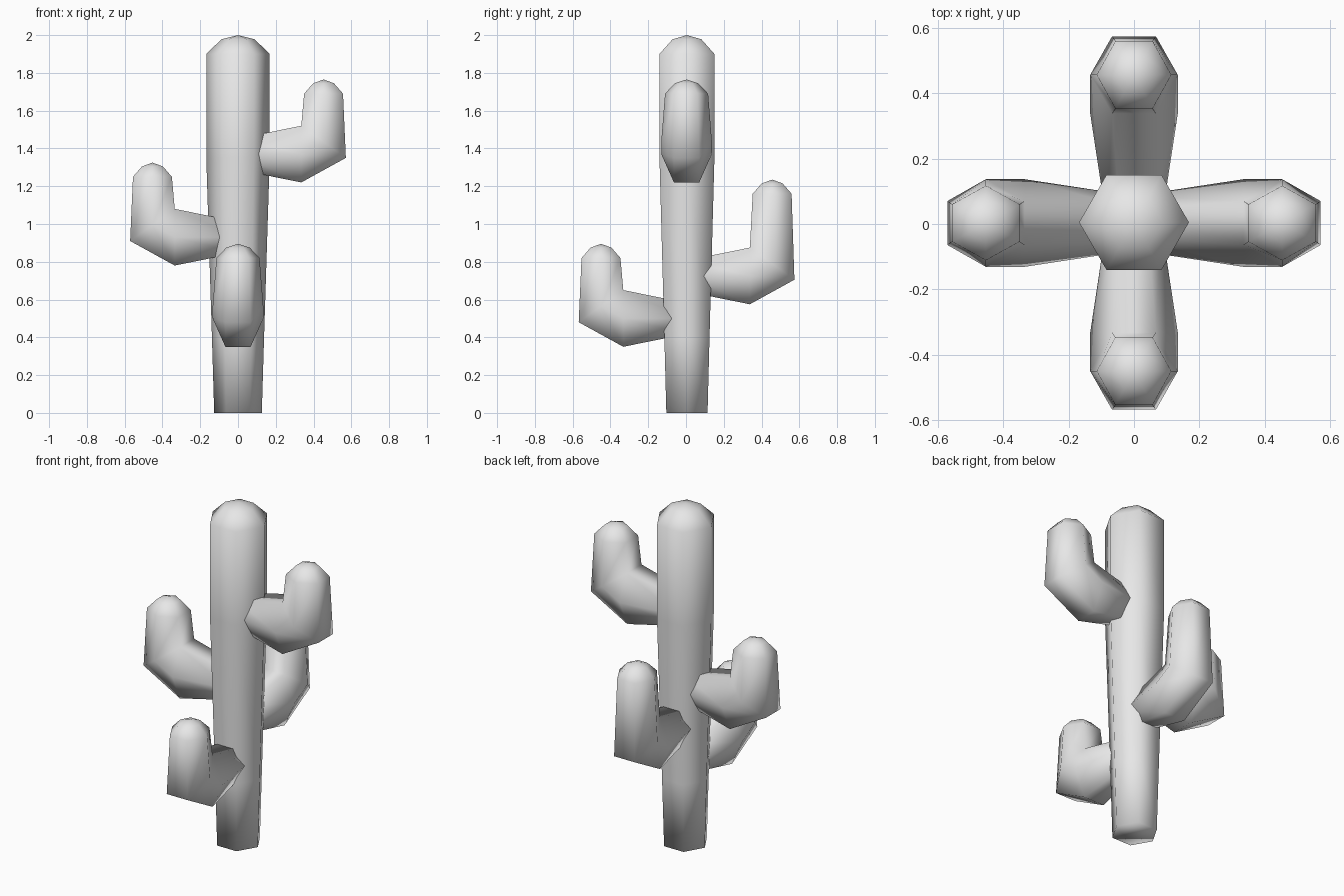
import bpy, bmesh
from math import radians
from mathutils import Matrix, Vector

cube = bpy.data.objects.get("Cube")
if cube:
    bpy.data.objects.remove(cube, do_unlink=True)

GREY = (0.8, 0.8, 0.8, 1.0)
mat = bpy.data.materials.new("plain grey")
mat.use_nodes = True
mat.diffuse_color = GREY
mat.node_tree.nodes["Principled BSDF"].inputs["Base Color"].default_value = GREY


def hexagon(centre, half, width):
    """Six points: side corners at +-width, flats at +-half."""
    c, h, s = Vector(centre), Vector(half), Vector((0, width, 0))
    return [c + s, c + s / 2 + h, c - s / 2 + h, c - s, c - s / 2 - h, c + s / 2 - h]


def loft(name, rings, tip, matrix):
    """Skin the rings, cap the start and close the end to a tip."""
    bm = bmesh.new()
    loops = [[bm.verts.new(p) for p in ring] for ring in rings]
    bm.faces.new(loops[0])
    for a, b in zip(loops, loops[1:]):
        for i in range(6):
            j = (i + 1) % 6
            bm.faces.new((a[i], a[j], b[j], b[i]))
    top = bm.verts.new(tip)
    for i in range(6):
        bm.faces.new((loops[-1][i], loops[-1][(i + 1) % 6], top))
    bmesh.ops.remove_doubles(bm, verts=bm.verts, dist=0.0005)
    bmesh.ops.recalc_face_normals(bm, faces=bm.faces)
    bm.transform(matrix)
    for f in bm.faces:
        f.smooth = True
    mesh = bpy.data.meshes.new(name)
    bm.to_mesh(mesh)
    bm.free()
    mesh.materials.append(mat)
    obj = bpy.data.objects.new(name, mesh)
    bpy.context.scene.collection.objects.link(obj)


# Trunk: hexagonal column widening upward, with a low dome
profile = [(0, 0.126), (0.4, 0.138), (1.35, 0.168), (1.9, 0.168), (1.978, 0.088)]
trunk = [hexagon((0, 0, z), (0.866 * r, 0, 0), r) for z, r in profile]
loft("trunk", trunk, (0, 0, 2), Matrix.Translation((0, 0.005, 0)) @ Matrix.Rotation(radians(90), 4, 'Z'))


# Arms: out from the trunk, around a mitred elbow, then up to a dome
def arm(name, angle, height, extra=0.0):
    top = 0.32 + extra
    rings = [
        hexagon((0, 0, 0), (0, 0, 0.082), 0.083),
        hexagon((0.335, 0, 0), (0, 0, 0.15), 0.134),
        hexagon((0.453, 0, 0.065), (-0.118, 0, 0.085), 0.134),
        hexagon((0.453, 0, top), (-0.103, 0, 0), 0.114),
        hexagon((0.453, 0, top + 0.055), (-0.055, 0, 0), 0.062),
    ]
    loft(name, rings, (0.453, 0, top + 0.075),
         Matrix.Translation((0, 0.003, height)) @ Matrix.Rotation(radians(angle), 4, 'Z'))


arm("left_arm", 0, 1.37)
arm("back_arm", 90, 0.725, 0.115)
arm("right_arm", 180, 0.93)
arm("front_arm", 270, 0.5)
